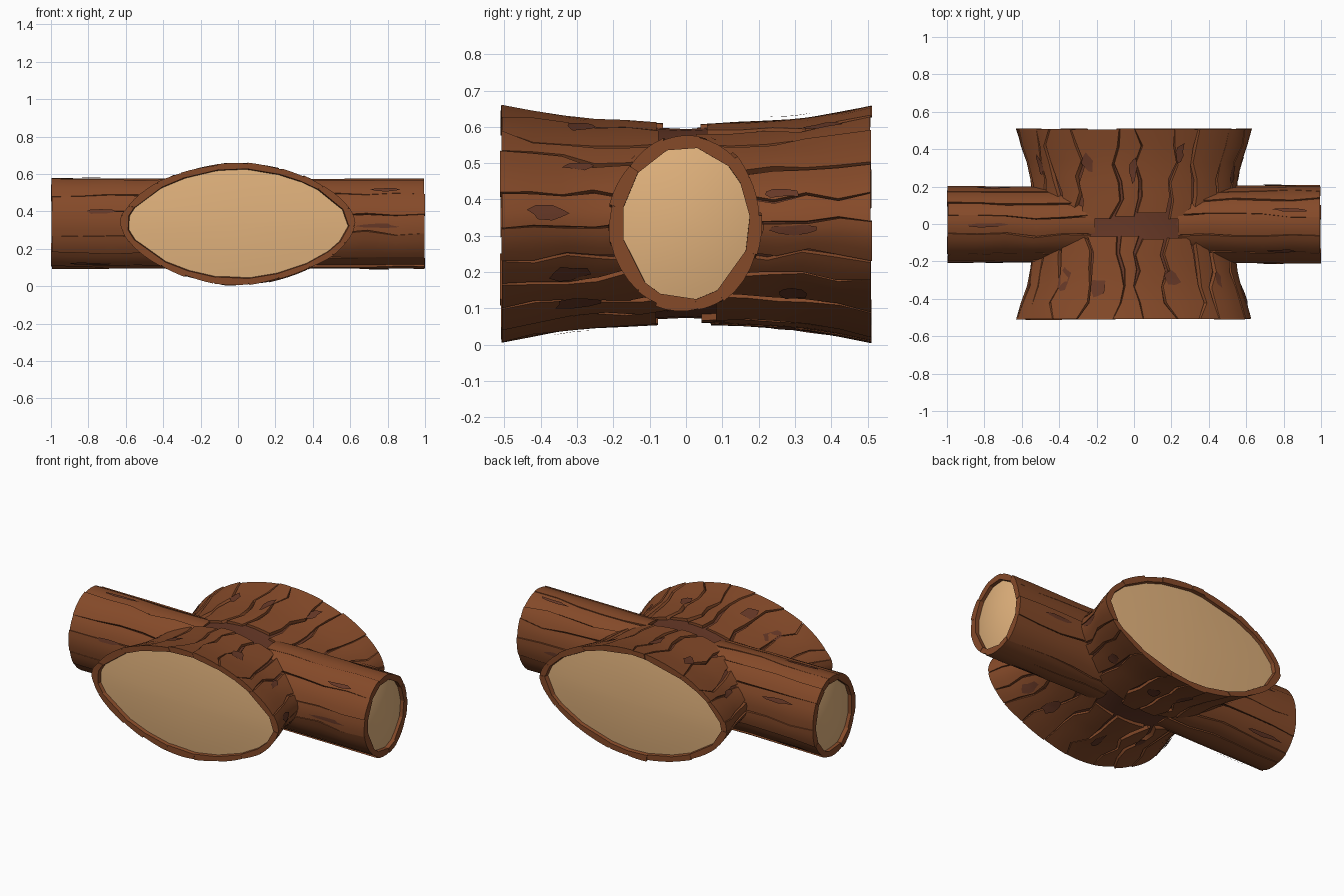
import bpy, bmesh, math, random
from mathutils import Vector

if "Cube" in bpy.data.objects:
    bpy.data.objects.remove(bpy.data.objects["Cube"])

random.seed(11)
CZ = 0.334
TAU = 2 * math.pi


def material(name, rgb):
    m = bpy.data.materials.new(name)
    m.diffuse_color = (*rgb, 1)
    m.use_nodes = True
    m.node_tree.nodes["Principled BSDF"].inputs["Base Color"].default_value = m.diffuse_color
    return m


BARK = material("bark brown", (0.235, 0.068, 0.022))
DARK = material("deep bark", (0.135, 0.040, 0.020))
WOOD = material("cut wood", (0.76, 0.45, 0.205))


def interp(pts, v):
    for (a, p), (b, q) in zip(pts, pts[1:]):
        if v <= b:
            return p + (q - p) * max(0, (v - a) / (b - a))
    return pts[-1][1]


# Half-width and half-height of the flared trunk against distance from its waist
TRUNK_W = [(0, .545), (.2, .55), (.3, .565), (.44, .615), (.51, .632)]
TRUNK_H = [(0, .28), (.15, .287), (.3, .294), (.4, .31), (.51, .332)]


def trunk_point(ang, y, off=0.0):
    """Wide lens-shaped section, lying along y."""
    c, s = math.cos(ang), math.sin(ang)
    a, b = interp(TRUNK_W, abs(y)) + off, interp(TRUNK_H, abs(y)) + off
    p = 2 / 1.75
    return Vector((a * math.copysign(abs(c) ** p, c), y,
                   CZ + b * math.copysign(abs(s) ** p, s)))


def branch_point(ang, x, off=0.0):
    """Upright oval section, lying along x."""
    k = 0.008 * abs(x)
    return Vector((x, (0.204 + k + off) * math.cos(ang),
                   CZ + (0.243 + k * .5 + off) * math.sin(ang)))


def finish(name, bm, mat, angle=35):
    bmesh.ops.recalc_face_normals(bm, faces=bm.faces)
    me = bpy.data.meshes.new(name)
    bm.to_mesh(me)
    bm.free()
    me.materials.append(mat)
    ob = bpy.data.objects.new(name, me)
    bpy.context.collection.objects.link(ob)
    bpy.ops.object.select_all(action='DESELECT')
    ob.select_set(True)
    bpy.context.view_layer.objects.active = ob
    bpy.ops.object.shade_smooth_by_angle(angle=math.radians(angle))
    return ob


def skin(bm, rings, closed=True):
    """Join successive rings of points with quads."""
    vs = [[bm.verts.new(p) for p in r] for r in rings]
    n = len(vs[0])
    for r, q in zip(vs, vs[1:]):
        for i in range(n if closed else n - 1):
            j = (i + 1) % n
            bm.faces.new((r[i], r[j], q[j], q[i]))
    return vs


def core(name, point, half, steps):
    """Dark inner bark seen through the cracks."""
    bm = bmesh.new()
    skin(bm, [[point(TAU * i / 36, half * (2 * s / steps - 1), -0.02)
               for i in range(36)] for s in range(steps + 1)])
    finish(name, bm, DARK)


def cap(name, point, end, rim, sides, axis):
    """Softly domed cut face."""
    sign = math.copysign(1, end)
    mid = Vector((0, 0, CZ))
    bm = bmesh.new()
    rings = []
    for f in (1, .8, .55, .3, .08):
        ring = []
        for i in range(sides):
            p = point(TAU * i / sides, end, -0.016)
            p = mid + (p - mid) * f
            p[axis] = end - sign * rim * f * f
            ring.append(p)
        rings.append(ring)
    vs = skin(bm, rings)
    bm.faces.new(vs[-1])
    finish(name, bm, WOOD, 60)


def planks(name, point, count, t0, t1, ragged, gap):
    """Ring of bark strips running from t0 (ragged end) to t1 (cut end)."""
    bm = bmesh.new()
    cuts = [(i + random.uniform(-.28, .28)) * TAU / count for i in range(count)]
    sway = [[random.uniform(-.06, .06) for _ in range(6)] for _ in range(count)]
    for i in range(count):
        j = (i + 1) % count
        lo, hi = cuts[i], cuts[j] + (TAU if j == 0 else 0)
        start = t0 + (t1 - t0) * random.uniform(0, ragged)
        stop = t1 - math.copysign(random.uniform(0, .006), t1)
        lift = random.uniform(-.008, .0)
        tilt = random.uniform(-.005, .005)
        rings = []
        for s in range(6):
            t = start + (stop - start) * s / 5
            g = gap * (1.2 - .2 * s) * random.uniform(.3, 1)
            a, b = lo + sway[i][s] + g, hi + sway[j][s] - g
            top = [point(a + (b - a) * k / 4, t, lift + tilt * (k / 2 - 1))
                   for k in range(5)]
            base = [point(b + .02, t, -.035), point(a - .02, t, -.035)]
            rings.append(top + base)
        vs = skin(bm, rings)
        bm.faces.new(vs[0])
        bm.faces.new(vs[-1])
    finish(name, bm, BARK)


def peel(bm, point, ang, t, da, dt):
    """Jagged thin patch of missing bark laid on the surface."""
    n = 9
    r = [random.uniform(.55, 1.1) for _ in range(n)]
    spin = random.random()
    rings = [[point(ang + f * r[k] * da * math.cos(TAU * k / n + spin),
                    t + f * r[k] * dt * math.sin(TAU * k / n + spin), .003)
              for k in range(n)] for f in (1, .5, .1)]
    bm.faces.new(skin(bm, rings)[-1])


# Flared trunk: core, two bark sleeves meeting at the waist, cut faces
core("trunk_core", trunk_point, 0.495, 12)
for side, label in ((-1, "front"), (1, "back")):
    planks(f"trunk_bark_{label}", trunk_point, 21, side * .025, side * .512, .13, .035)
    cap(f"trunk_cut_{label}", trunk_point, side * .507, .02, 28, 1)

# Cross branch: core, long bark strips on each half, cut faces
core("branch_core", branch_point, 0.98, 2)
for side, label in ((-1, "left"), (1, "right")):
    planks(f"branch_bark_{label}", branch_point, 13, side * .2, side * 1.0, .05, .022)
    cap(f"branch_cut_{label}", branch_point, side * .997, .03, 24, 0)

# Peeled patches scattered over the bark
bm = bmesh.new()
for i in range(22):
    side = 1 if i % 2 else -1
    peel(bm, trunk_point, TAU * (i + random.random()) / 22,
         side * random.uniform(.24, .42), random.uniform(.05, .11),
         random.uniform(.04, .08))
for i in range(10):
    side = 1 if i % 2 else -1
    peel(bm, branch_point, TAU * (i + random.random()) / 10,
         side * random.uniform(.72, .85), .06, .12)
finish("peeled_patches", bm, DARK)
